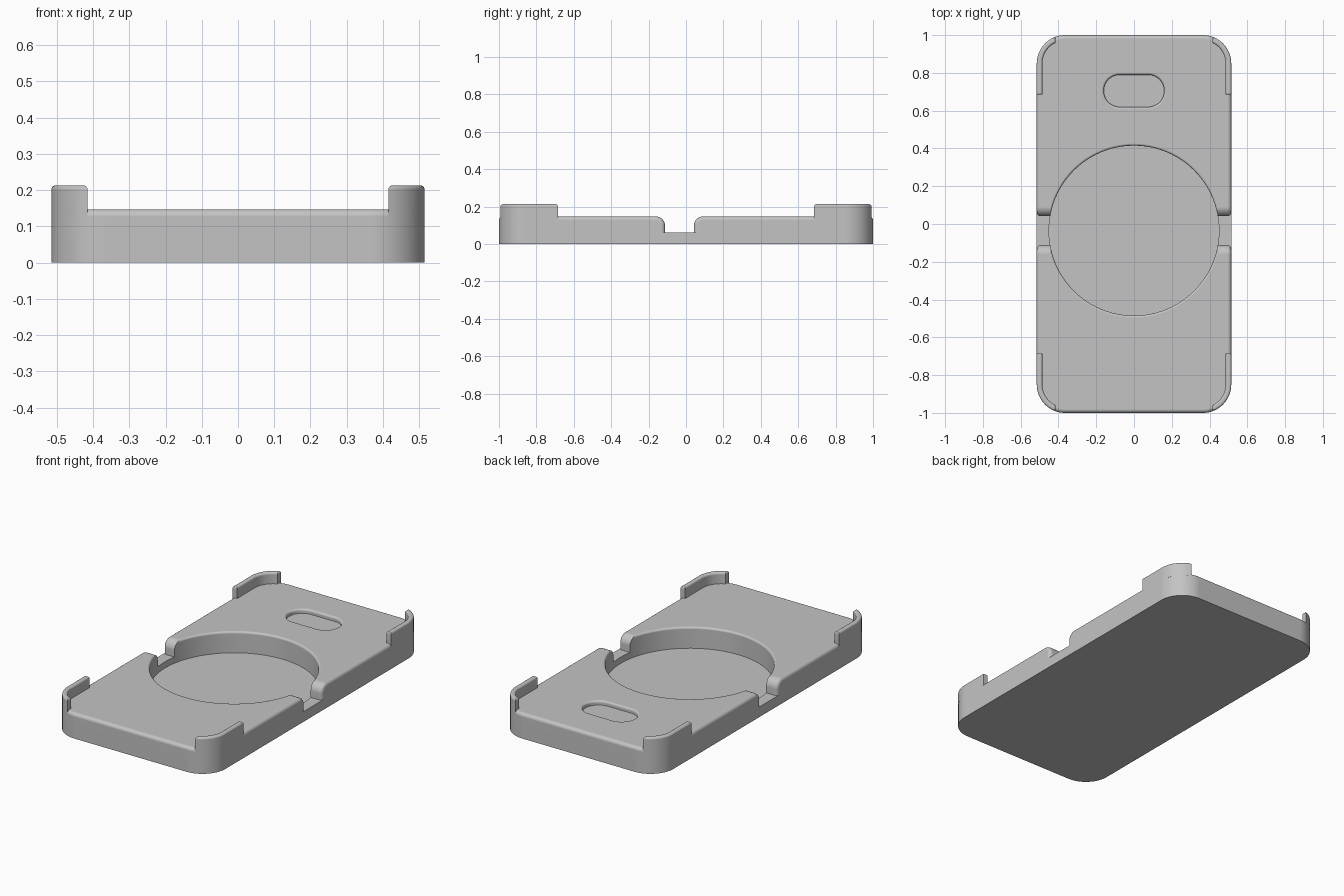
import bpy, bmesh
from math import sin, cos, acos, pi, sqrt, radians

W, L, H = 0.515, 1.0, 0.147      # half width, half length, deck height
R, EDGE = 0.15, 0.02             # corner radius, edge rounding
CY = -0.035                      # centre of the round recess

if "Cube" in bpy.data.objects:
    bpy.data.objects.remove(bpy.data.objects["Cube"])

grey = bpy.data.materials.new("plain_grey")
grey.use_nodes = True
COLOUR = (0.55, 0.55, 0.55, 1)
grey.diffuse_color = COLOUR
grey.node_tree.nodes["Principled BSDF"].inputs["Base Color"].default_value = COLOUR


def loft(name, rings):
    """Skin a closed solid through rings of equal point count."""
    bm = bmesh.new()
    rows = [[bm.verts.new(p) for p in ring] for ring in rings]
    n = len(rows[0])
    for a, b in zip(rows, rows[1:]):
        for i in range(n):
            j = (i + 1) % n
            bm.faces.new((a[i], a[j], b[j], b[i]))
    bm.faces.new(rows[0])
    bm.faces.new(rows[-1])
    bmesh.ops.remove_doubles(bm, verts=bm.verts, dist=1e-5)
    bmesh.ops.recalc_face_normals(bm, faces=bm.faces)
    mesh = bpy.data.meshes.new(name)
    bm.to_mesh(mesh)
    bm.free()
    mesh.materials.append(grey)
    obj = bpy.data.objects.new(name, mesh)
    bpy.context.collection.objects.link(obj)
    return obj


def round_rect(hw, hl, r, z, cy=0, n=16):
    """Rounded rectangle outline at height z."""
    pts = []
    for q in range(4):
        sx, sy = (1, -1, -1, 1)[q], (1, 1, -1, -1)[q]
        for k in range(n + 1):
            a = (q + k / n) * pi / 2
            pts.append((sx * (hw - r) + r * cos(a), cy + sy * (hl - r) + r * sin(a), z))
    return pts


def rounding(r, n=6):
    """(inset, height above rounding start) along a quarter circle."""
    return [(r * (1 - cos(k / n * pi / 2)), r * sin(k / n * pi / 2)) for k in range(n + 1)]


def recess(name, hw, hl, r, floor, flare, cy, n):
    """Cutter for a recess whose rim is rounded over."""
    rings = [round_rect(hw, hl, r, floor, cy, n)]
    for d, h in rounding(flare):
        rings.append(round_rect(hw + d, hl + d, r + d, H - flare + h, cy, n))
    rings.append(round_rect(hw + flare, hl + flare, r + flare, H + 0.1, cy, n))
    return loft(name, rings)


def notch(name, side):
    """Cutter for a side opening with rounded shoulders."""
    half, r, floor = 0.077, 0.05, 0.06
    sections = [(0.3, 0), (W - EDGE, 0)]
    for k in range(1, 7):
        x = EDGE * sin(k / 6 * pi / 2)
        sections.append((W - EDGE + x, EDGE - sqrt(max(EDGE ** 2 - x * x, 0))))
    sections.append((W + 0.05, EDGE))
    rings = []
    for x, t in sections:
        shoulder = [(half, floor)]
        for k in range(9):
            a = k / 8 * pi / 2
            shoulder.append((half + r - (r - t) * cos(a), H - r + (r - t) * sin(a)))
        shoulder[0] = (half + t, floor)
        shoulder.append((half + r, H + 0.1))
        outline = shoulder + [(-y, z) for y, z in reversed(shoulder)]
        rings.append([(side * x, CY + y, z) for y, z in outline])
    return loft(name, rings)


def finish(obj):
    bpy.ops.object.select_all(action='DESELECT')
    bpy.context.view_layer.objects.active = obj
    obj.select_set(True)
    bpy.ops.object.shade_smooth_by_angle(angle=radians(35))
    mod = obj.modifiers.new("even_shading", 'WEIGHTED_NORMAL')
    mod.keep_sharp = True


# Body slab with rounded top edge
rings = [round_rect(W, L, R, 0)]
for d, h in rounding(EDGE):
    rings.append(round_rect(W - d, L - d, R - d, H - EDGE + h))
body = loft("body", rings)

# Round recess, oblong recess and the two side openings
cutters = [
    recess("round_recess_cutter", 0.45, 0.45, 0.45, 0.023, 0.012, CY, 24),
    recess("oblong_recess_cutter", 0.16, 0.085, 0.085, H - 0.025, 0.012, 0.705, 12),
    notch("left_opening_cutter", 1),
    notch("right_opening_cutter", -1),
]
bpy.context.view_layer.objects.active = body
for cutter in cutters:
    mod = body.modifiers.new("cut", 'BOOLEAN')
    mod.operation, mod.solver, mod.object = 'DIFFERENCE', 'EXACT', cutter
    bpy.ops.object.modifier_apply(modifier=mod.name)
    bpy.data.objects.remove(cutter)
finish(body)


# Raised corner lips, flush with the outer wall
def lip_outline(d, z, sx, sy, thick=0.03, x_end=0.415, y_end=0.685, n=14):
    cx, cy = W - R, L - R
    pts = []
    for r, flip in ((R - d, False), (R - thick + d, True)):
        stop = acos((x_end + d - cx) / r)
        arc = [(cx + r, y_end + d)]
        arc += [(cx + r * cos(stop * k / n), cy + r * sin(stop * k / n)) for k in range(n + 1)]
        pts += reversed(arc) if flip else arc
    return [(sx * x, sy * y, z) for x, y in pts]


TOP, SOFT = 0.213, 0.012
for sx, side in ((1, "left"), (-1, "right")):
    for sy, end in ((-1, "front"), (1, "back")):
        rings = [lip_outline(0, H - EDGE, sx, sy)]
        for d, h in rounding(SOFT):
            rings.append(lip_outline(d, TOP - SOFT + h, sx, sy))
        finish(loft(f"{end}_{side}_corner_lip", rings))
